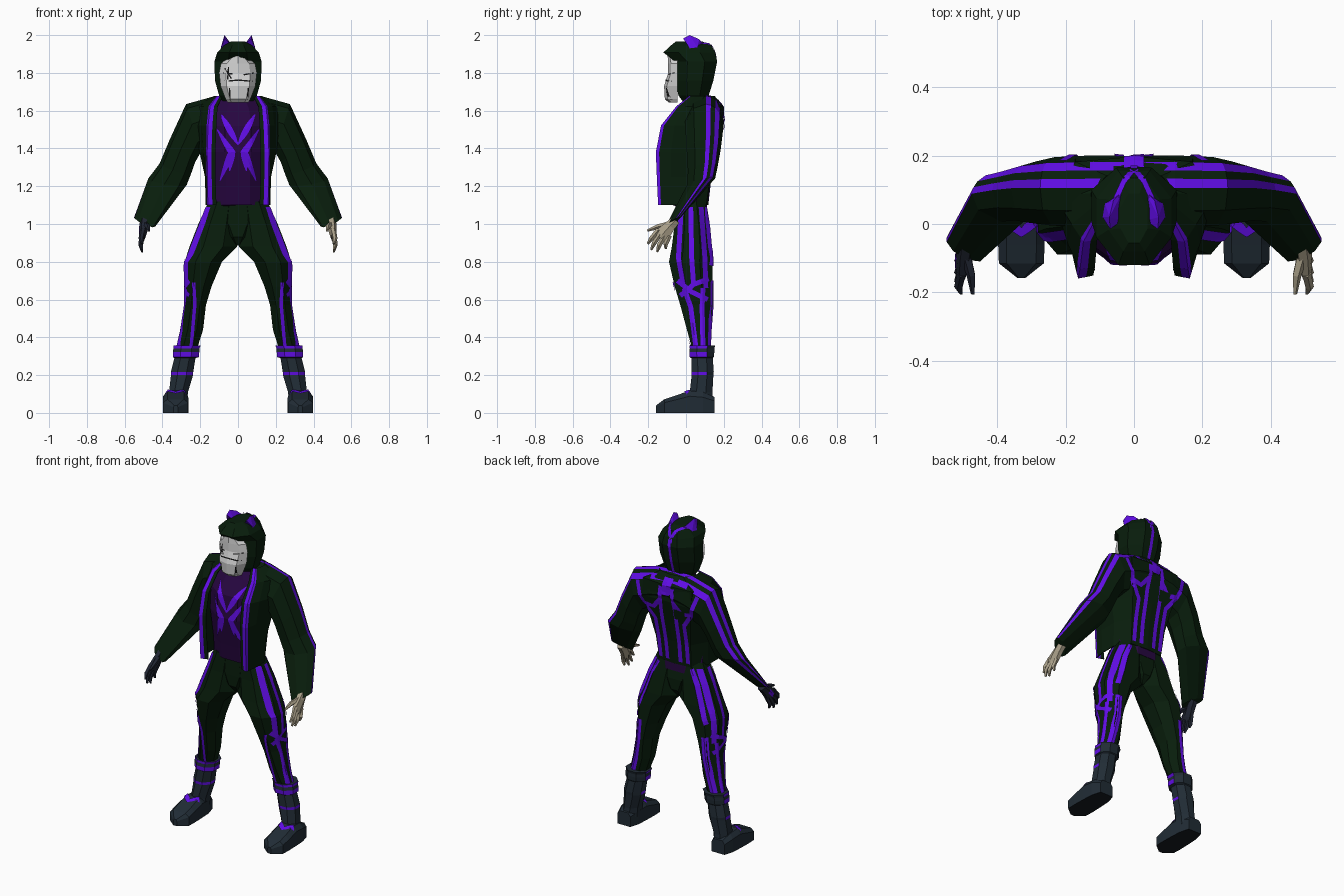
import bpy, bmesh, math
from mathutils import Vector
from mathutils.bvhtree import BVHTree

if "Cube" in bpy.data.objects:
    bpy.data.objects.remove(bpy.data.objects["Cube"])


def material(name, rgb):
    m = bpy.data.materials.new(name)
    m.diffuse_color = (*rgb, 1)
    m.use_nodes = True
    m.node_tree.nodes["Principled BSDF"].inputs["Base Color"].default_value = m.diffuse_color
    return m


GREEN = material("dark green cloth", (0.0025, 0.0125, 0.0036))
VIOLET = material("bright violet trim", (0.12, 0.004, 0.80))
PLUM = material("dark plum shirt", (0.020, 0.002, 0.052))
SLATE = material("slate boot", (0.015, 0.025, 0.036))
SOLE = material("dark sole", (0.007, 0.010, 0.014))
GLOVE = material("dark glove", (0.015, 0.019, 0.033))
BONE = material("pale hand", (0.40, 0.35, 0.25))
WHITE = material("mask white", (0.66, 0.66, 0.66))
BLACK = material("crack black", (0.006, 0.006, 0.006))


def finish(name, bm, mats, mirror=False):
    me = bpy.data.meshes.new(name)
    bm.to_mesh(me)
    bm.free()
    for m in mats:
        me.materials.append(m)
    ob = bpy.data.objects.new(name, me)
    bpy.context.collection.objects.link(ob)
    if mirror:
        ob.modifiers.new("mirror", 'MIRROR')
    return ob


def loft(name, shells, mats, rule=None, closed=True, mirror=False):
    """Skin each list of rings; rule(row, column, centre, normal) gives the material."""
    bm = bmesh.new()
    made = []
    for rings in shells:
        rows = [[bm.verts.new(p) for p in r] for r in rings]
        n = len(rows[0])
        for j in range(len(rows) - 1):
            for i in range(n if closed else n - 1):
                k = (i + 1) % n
                made.append((bm.faces.new((rows[j][i], rows[j][k], rows[j + 1][k], rows[j + 1][i])), j, i))
        if closed:
            made.append((bm.faces.new(rows[0]), -1, -1))
            made.append((bm.faces.new(rows[-1]), -1, -1))
    bmesh.ops.recalc_face_normals(bm, faces=bm.faces[:])
    for f, j, i in made:
        if rule:
            f.material_index = rule(j, i, f.calc_center_median(), f.normal)
    return finish(name, bm, mats, mirror)


def ring(z, x0, x1, y0, y1, n=8):
    """Horizontal flat-sided ring filling the given extents."""
    k = 1 / math.cos(math.pi / n)
    return [((x0 + x1) / 2 + (x1 - x0) / 2 * k * math.cos((i + .5) * 2 * math.pi / n),
             (y0 + y1) / 2 + (y1 - y0) / 2 * k * math.sin((i + .5) * 2 * math.pi / n), z) for i in range(n)]


def decal(name, targets, axis, side, paths, width, mat, mirror=True, taper=False, lift=.006):
    """Thin strips along 2D paths, projected along an axis onto the targets."""
    trees = []
    for t in targets:
        src = bmesh.new()
        src.from_mesh(t.data)
        trees.append(BVHTree.FromBMesh(src))
        src.free()
    d = Vector((0, 0, 0))
    d[axis] = -side
    bm = bmesh.new()

    def project(p):
        c = [p.x, p.y]
        c.insert(axis, 3 * side)
        hits = [h for h in (t.ray_cast(Vector(c), d) for t in trees) if h[0]]
        if hits:
            return bm.verts.new(min(hits, key=lambda h: h[3])[0] - d * lift)

    for path in paths:
        pts = [Vector(p) for p in path]
        line = []
        for a, b in zip(pts, pts[1:]):
            steps = max(2, int((b - a).length / .02))
            line += [a.lerp(b, s / steps) for s in range(steps)]
        line.append(pts[-1])
        rows = []
        for i, p in enumerate(line):
            t = (line[min(i + 1, len(line) - 1)] - line[max(i - 1, 0)]).normalized()
            w = width / 2
            if taper:
                w *= .15 + .85 * math.sin(math.pi * i / (len(line) - 1))
            perp = Vector((-t.y, t.x)) * w
            rows.append([project(p + perp * s) for s in (-1, 0, 1)])
        for r, q in zip(rows, rows[1:]):
            for i in (0, 1):
                quad = (r[i], r[i + 1], q[i + 1], q[i])
                if all(quad):
                    f = bm.faces.new(quad)
                    f.normal_update()
                    if f.normal.dot(d) > 0:
                        f.normal_flip()
    return finish(name, bm, [mat], mirror)


# Trousers
loft("pelvis", [[ring(1.12, -.14, .14, -.055, .10), ring(1.0, -.12, .12, -.057, .117),
                 ring(.93, -.06, .06, -.055, .115), ring(.885, -.015, .015, -.02, .08)]], [GREEN])
leg = loft("leg", [[ring(*r) for r in (
    (1.12, 0, .155, -.055, .10), (1.0, 0, .21, -.06, .12), (.88, .005, .257, -.075, .135),
    (.8, .085, .282, -.09, .14), (.67, .14, .28, -.06, .14), (.57, .17, .28, -.03, .14),
    (.44, .185, .30, .005, .13), (.33, .22, .325, .035, .125))]], [GREEN], mirror=True)
decal("thigh_stripes", [leg], 0, 1, [
    [(-.025, 1.09), (-.04, .82), (-.015, .68)], [(.025, 1.09), (.03, .82), (.04, .68)],
    [(.08, 1.09), (.10, .82), (.105, .66)],
    [(-.045, .70), (.03, .64), (.115, .60)], [(-.03, .62), (.04, .68), (.12, .71)]], .026, VIOLET)
decal("shin_stripes", [leg], 0, 1, [
    [(-.01, .66), (.025, .56), (.052, .35)], [(.09, .66), (.085, .56), (.09, .35)]], .026, VIOLET)
decal("shin_front_stripe", [leg], 1, -1, [[(.235, .69), (.228, .58), (.248, .35)]], .018, VIOLET)
decal("calf_stripe", [leg], 1, 1, [[(.228, .70), (.238, .57), (.262, .44), (.285, .35)]], .04, VIOLET)
decal("thigh_back_stripe", [leg], 1, 1, [[(.115, 1.09), (.16, 1.0), (.20, .88), (.235, .78)]], .024, VIOLET)

# Boots
loft("boot_shaft", [[ring(*r) for r in (
    (.05, .27, .37, .01, .145), (.11, .265, .365, .02, .14), (.20, .238, .355, .03, .145),
    (.217, .237, .355, .028, .147), (.29, .225, .337, .028, .142), (.295, .208, .345, .02, .147),
    (.322, .205, .345, .018, .15), (.342, .205, .342, .02, .15), (.358, .197, .342, .018, .155))]],
    [SLATE, VIOLET], lambda j, i, c, n: int(j in (2, 5, 7) and n.y < .6), mirror=True)
foot_rings = []
for y, h, top in ((.15, .045, .085), (.09, .062, .11), (.02, .066, .118), (-.06, .068, .09), (-.115, .066, .072), (-.158, .012, .04)):
    foot_rings.append([(.33 + a * h, y, z) for a, z in
                       ((-1, 0), (1, 0), (1, top * .75), (.65, top), (-.65, top), (-1, top * .75))])
foot = loft("foot", [foot_rings], [SLATE, SOLE], lambda j, i, c, n: int(n.z < -.5), mirror=True)
decal("ankle_trim", [foot], 2, 1, [[(.28, .015), (.33, -.025), (.38, .015)]], .028, VIOLET)

# Shirt, dipping below the jacket at the back
hem = [(x, y, 1.10 if y < 0 else 1.05) for x, y, z in ring(1.05, -.155, .155, -.07, .112)]
shirt = loft("shirt", [[hem] + [ring(*r) for r in (
    (1.2, -.152, .152, -.085, .11), (1.38, -.165, .165, -.115, .13),
    (1.52, -.17, .17, -.1, .15), (1.61, -.14, .14, -.035, .15), (1.67, -.08, .08, .0, .12))]], [PLUM])
decal("chest_emblem", [shirt], 1, -1, [
    [(.09, 1.58), (.045, 1.5), (0, 1.42)], [(.11, 1.50), (.035, 1.38), (.095, 1.23)],
    [(.075, 1.45), (.03, 1.38), (.045, 1.28)]], .034, VIOLET, taper=True)

# Open jacket: half sections run from the front edge round to the spine
half = {
    1.10: ((.115, -.130), (.158, -.145), (.168, -.08), (.168, .02), (.11, .105), (0, .115)),
    1.25: ((.12, -.142), (.16, -.152), (.172, -.08), (.172, .03), (.12, .125), (0, .132)),
    1.38: ((.12, -.148), (.162, -.157), (.18, -.08), (.20, .04), (.14, .155), (0, .16)),
    1.52: ((.115, -.125), (.157, -.13), (.19, -.06), (.23, .06), (.17, .195), (0, .188)),
    1.62: ((.108, -.045), (.147, -.05), (.18, .0), (.23, .08), (.17, .18), (0, .195)),
    1.675: ((.082, .015), (.11, .02), (.12, .05), (.125, .09), (.08, .14), (0, .15))}
jacket_rings = []
for z, h in half.items():
    p = [Vector(q) for q in h]
    p = [p[0], p[0].lerp(p[1], .5), p[1], p[1].lerp(p[2], .2)] + p[2:]
    jacket_rings.append([(q.x, q.y, z) for q in p] + [(-q.x, q.y, z) for q in p[-2::-1]])
jacket = loft("jacket_body", [jacket_rings], [GREEN, VIOLET],
              lambda j, i, c, n: int(i in (1, 2, 11, 12)), closed=False)
solid = jacket.modifiers.new("cloth", 'SOLIDIFY')
solid.thickness, solid.offset = .006, 0

# Sleeves, meeting across the shoulders: outer point, inner point, half depth
angles = (3, 18, 33, 52, 95, 145, 190, 235, 280, 325)
sleeve_rings = []
for o, n, v in (((0, .10, 1.685), (0, .09, 1.46), (0, .105, 0)),
                ((.12, .10, 1.678), (.12, .09, 1.42), (0, .107, 0)),
                ((.275, .10, 1.635), (.195, .09, 1.38), (0, .102, 0)),
                ((.36, .10, 1.45), (.225, .085, 1.33), (0, .092, .008)),
                ((.415, .095, 1.32), (.25, .08, 1.26), (0, .08, .012)),
                ((.475, .085, 1.24), (.27, .075, 1.21), (0, .075, .018)),
                ((.548, -.055, 1.03), (.44, -.085, .99), (.015, .038, .02))):
    o, n, v = Vector(o), Vector(n), Vector(v)
    sleeve_rings.append([(o + n) / 2 + (o - n) / 2 * math.cos(math.radians(a)) + v * math.sin(math.radians(a))
                         for a in angles])
sleeve = loft("sleeve", [sleeve_rings], [GREEN, VIOLET], lambda j, i, c, n: int(i in (0, 2)), mirror=True)

# Web lines on the back
decal("back_lines", [jacket, sleeve], 1, 1, [
    [(.04, 1.61), (.05, 1.45), (.045, 1.12)],
    [(.21, 1.60), (.165, 1.47), (.10, 1.38), (.095, 1.12)],
    [(.05, 1.52), (.10, 1.46), (.165, 1.47)]], .026, VIOLET)
decal("spine_patch", [jacket, sleeve], 1, 1, [[(0, 1.66), (0, 1.56)]], .06, VIOLET, mirror=False)

# Hood with pointed ears
hood = loft("hood", [[ring(*r) for r in (
    (1.64, -.075, .075, -.01, .11), (1.68, -.10, .10, -.04, .12), (1.76, -.122, .122, -.055, .145),
    (1.86, -.125, .125, -.058, .165), (1.908, -.11, .11, -.12, .155),
    (1.945, -.075, .075, -.08, .135), (1.965, -.04, .04, -.055, .09))]], [GREEN])
decal("hood_side_lines", [hood], 2, 1, [[(.055, .07), (.03, .125), (.004, .158)]], .016, VIOLET)
decal("hood_back_line", [hood], 1, 1, [[(0, 1.90), (0, 1.655)]], .02, VIOLET, mirror=False)
bm = bmesh.new()
for p in ((.03, .10, 1.945), (.035, .01, 1.945), (.092, .02, 1.93), (.085, .06, 1.935),
          (.07, -.015, 1.982), (.072, .02, 2.0), (.06, .07, 1.978)):
    bm.verts.new(p)
bmesh.ops.convex_hull(bm, input=bm.verts[:])
finish("ear", bm, [VIOLET], mirror=True)

# Mask with cracks
mask = loft("mask", [[[(-w, -.045, z), (-w * .65, y + .014, z), (0, y, z), (w * .65, y + .014, z), (w, -.045, z)]
                      for z, w, y in ((1.643, .055, -.092), (1.662, .066, -.112), (1.73, .092, -.116),
                                      (1.80, .10, -.094), (1.85, .09, -.094), (1.898, .03, -.098))]], [WHITE])
decal("mask_cracks", [mask], 1, -1, [
    [(-.08, 1.80), (-.03, 1.795)], [(-.05, 1.83), (-.055, 1.765)], [(-.07, 1.825), (-.035, 1.77)],
    [(.03, 1.79), (.085, 1.80)], [(-.07, 1.755), (0, 1.762), (.08, 1.755)],
    [(-.045, 1.72), (-.042, 1.66)], [(.055, 1.72), (.05, 1.66)]],
    .007, BLACK, mirror=False, lift=.002)


def tube(points, radii, s):
    """Five-sided tapered finger lying near the x = const plane."""
    d = Vector(points[-1]) - Vector(points[0])
    u = Vector((1, 0, 0))
    v = d.cross(u).normalized()
    return [[((q := Vector(p) + (u * math.cos(a * 1.2566) + v * math.sin(a * 1.2566)) * r).x * s, q.y, q.z)
             for a in range(5)] for p, r in zip(points, radii)]


# Hands: one bare, one gloved
for label, s, mat in (("right_hand", 1, BONE), ("left_glove", -1, GLOVE)):
    palm = []
    for x, y, z, w, t in ((.492, -.055, 1.02, .03, .027), (.497, -.085, .99, .036, .025),
                          (.503, -.125, .945, .05, .019), (.506, -.138, .928, .046, .014)):
        palm.append([(s * (x + t * math.cos(a)), y - .75 * w * math.sin(a), z + .55 * w * math.sin(a))
                     for a in (i * math.pi / 3 for i in range(6))])
    shells = [palm]
    for (ky, kz), (ty, tz) in (((-.165, .95), (-.203, .895)), ((-.152, .935), (-.185, .863)),
                               ((-.132, .92), (-.153, .852)), ((-.108, .918), (-.108, .868))):
        shells.append(tube([(.505, ky + .02, kz + .02), (.514, (ky + ty) / 2, (kz + tz) / 2), (.507, ty, tz)],
                           (.014, .013, .006), s))
    shells.append(tube([(.49, -.10, .995), (.477, -.15, .985), (.472, -.205, .965)], (.017, .014, .006), s))
    hand = loft(label, shells, [mat])
decal("glove_patch", [hand], 0, -1, [[(-.09, .985), (-.125, .945)]], .025, VIOLET, mirror=False, lift=.003)
